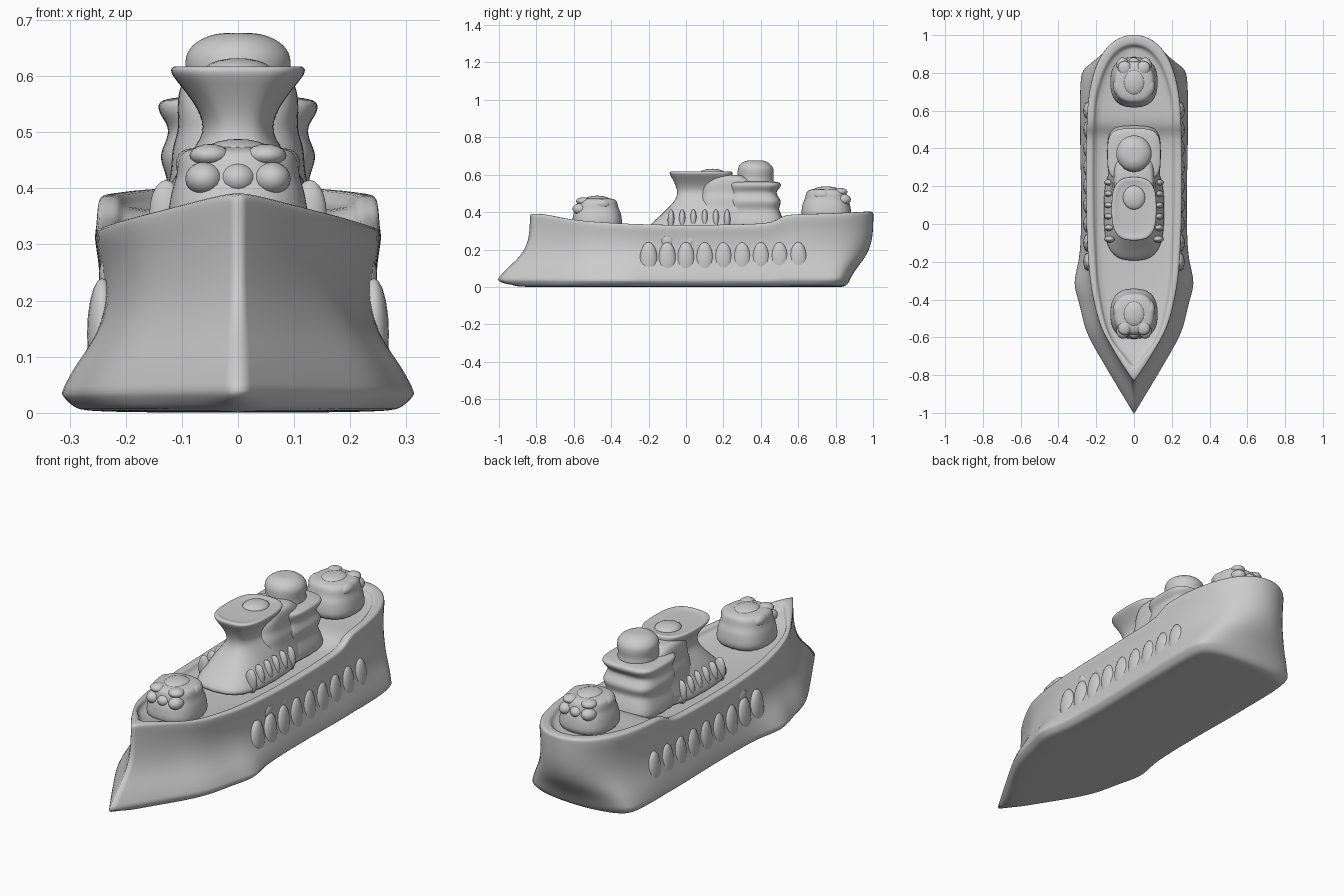
import bpy, bmesh, math

def finish(name, bm, levels=2):
    bmesh.ops.recalc_face_normals(bm, faces=bm.faces)
    me = bpy.data.meshes.new(name)
    bm.to_mesh(me)
    bm.free()
    for p in me.polygons:
        p.use_smooth = True
    ob = bpy.data.objects.new(name, me)
    bpy.context.collection.objects.link(ob)
    if levels:
        m = ob.modifiers.new("smooth", 'SUBSURF')
        m.levels = m.render_levels = levels
    return ob

def skin(bm, rings):
    n = len(rings[0])
    for a, b in zip(rings, rings[1:]):
        for i in range(n):
            j = (i + 1) % n
            bm.faces.new((a[i], a[j], b[j], b[i]))

def loft(name, sections, power=2.0, n=24):
    """Stack of rounded outlines: (z, y_front, y_back, half_width)."""
    bm = bmesh.new()
    rings = []
    for z, y0, y1, hx in sections:
        ring = []
        for i in range(n):
            t = math.tau * i / n
            c, s = math.cos(t), math.sin(t)
            x = math.copysign(abs(c) ** (2 / power), c) * hx
            y = math.copysign(abs(s) ** (2 / power), s) * (y1 - y0) / 2 + (y0 + y1) / 2
            ring.append(bm.verts.new((x, y, z)))
        rings.append(ring)
    skin(bm, rings)
    bm.faces.new(rings[0])
    bm.faces.new(rings[-1])
    return finish(name, bm)

def lumps(name, places):
    """Group of soft ellipsoids: (centre, radii)."""
    bm = bmesh.new()
    for c, r in places:
        new = bmesh.ops.create_uvsphere(bm, u_segments=16, v_segments=10, radius=1)["verts"]
        for v in new:
            v.co = [c[k] + v.co[k] * r[k] for k in range(3)]
    return finish(name, bm, 0)

# Hull: base half width, base y, rim half width, rim y, rim z
stations = [
    (0, -1.008, 0, -.835, .395), (.09, -.86, .06, -.75, .382), (.19, -.69, .125, -.64, .365),
    (.265, -.56, .175, -.55, .353), (.287, -.42, .205, -.44, .345), (.33, -.31, .228, -.32, .338),
    (.287, -.2, .24, -.2, .334), (.28, 0, .25, 0, .33), (.28, .2, .252, .2, .333),
    (.285, .36, .252, .36, .336), (.286, .48, .25, .48, .345), (.286, .515, .248, .515, .388),
    (.288, .64, .243, .65, .39), (.285, .75, .22, .78, .393), (.275, .84, .18, .89, .398),
    (.15, .87, .105, .98, .402), (0, .88, 0, 1.012, .404)]
# blend (1 = base outline), height fraction, inward scale, drop
levels = [(.9, 0, .84, 0), (.95, .02, .94, 0), (1, .10, 1, 0), (.75, .24, 1, 0), (.33, .39, .99, 0),
          (.06, .58, .97, 0), (0, .8, .98, 0), (0, .93, 1.02, 0), (0, 1, 1, 0),
          (0, 1, .86, 0), (0, 1, .81, .03)]
bm = bmesh.new()
rings = []
for f, g, k, drop in levels:
    def point(s, side):
        bw, by, rw, ry, rz = s
        y = by * f + ry * (1 - f)
        if k < .96 and (y < -.7 or y > .7):
            y -= math.copysign((1 - k) * .35, y)
        return bm.verts.new((side * (bw * f + rw * (1 - f)) * k, y, rz * g - drop))
    rings.append([point(s, 1) for s in stations] +
                 [point(s, -1) for s in reversed(stations[1:-1])])
skin(bm, rings)
n = len(rings[0])
for r in (rings[0], rings[-1]):              # flat bottom and deck
    for i in range(len(stations) - 1):
        q = [r[i], r[i + 1], r[(n - i - 1) % n], r[(n - i) % n]]
        bm.faces.new(list(dict.fromkeys(q)))
crease = bm.edges.layers.float.new("crease_edge")
for a, b in zip(rings[1:9], rings[2:9]):     # sharp stem
    bm.edges.get((a[0], b[0]))[crease] = 1
for r, c in ((rings[2], .5), (rings[8], .3), (rings[9], .3), (rings[10], .3)):
    for i in range(n):
        bm.edges.get((r[i], r[(i + 1) % n]))[crease] = c
finish("hull", bm)

# Soft side buttresses and portholes, mostly sunk into the hull
sides = (1, -1)
lumps("hull_buttresses", [((s * .242, -.2 + .1 * i, .14), (.027, .048, .1))
                          for s in sides for i in range(9)])
lumps("hull_portholes", [((s * .232, -.1 + .125 * i, .245), (.016, .034, .034))
                         for s in sides for i in range(5)])

# Forward superstructure flaring out into the bridge
loft("bridge_tower", [
    (.29, -.21, .34, .17), (.335, -.195, .34, .16), (.37, -.15, .33, .142), (.42, -.1, .31, .115),
    (.46, -.06, .29, .088), (.50, -.045, .27, .058), (.54, -.055, .26, .07), (.58, -.075, .25, .1),
    (.605, -.09, .25, .122), (.618, -.088, .248, .12), (.618, -.07, .23, .1), (.612, -.06, .21, .085),
    (.612, -.01, .15, .04)], 2.9)
lumps("bridge_hatch", [((0, .14, .61), (.06, .065, .022))])
lumps("tower_ribs", [((s * .128, -.08 + .06 * i, .355), (.03, .018, .06))
                     for s in sides for i in range(6)])

# Block joining the bridge to the deckhouse
loft("midhouse", [
    (.29, .02, .4, .15), (.36, .04, .4, .138), (.43, .07, .4, .118), (.47, .07, .4, .12),
    (.505, .08, .4, .105), (.54, .08, .4, .11), (.59, .12, .32, .105), (.6, .14, .3, .08)], 3.2)

# Rear deckhouse in tiers with a domed top
loft("deckhouse", [
    (.29, .2, .535, .15), (.36, .21, .52, .142), (.40, .22, .505, .127), (.42, .22, .495, .127),
    (.45, .22, .51, .14), (.47, .22, .505, .137), (.505, .23, .475, .119), (.53, .225, .505, .14),
    (.55, .225, .51, .145), (.56, .23, .5, .133), (.565, .28, .46, .08)], 3.6)
loft("dome", [
    (.54, .26, .48, .1), (.575, .275, .465, .088), (.605, .275, .47, .093), (.635, .275, .47, .097),
    (.66, .29, .45, .08), (.676, .32, .42, .045), (.677, .35, .39, .015)])

# Fore and aft gun turrets with stubby barrels
def turret(name, y, z, d):
    prof = [(0, .14, .132), (.07, .133, .125), (.105, .127, .118), (.125, .114, .11),
            (.155, .11, .108), (.172, .1, .099), (.179, .07, .075), (.181, .03, .03)]
    loft(name + "_turret", [(z + h, y - ry, y + ry, rx) for h, ry, rx in prof], 2.5)
    lumps(name + "_turret_guns",
          [((x, y + d * .09, z + .122), (.034, .042, .03)) for x in (-.06, 0, .06)] +
          [((x, y + d * .075, z + .164), (.036, .038, .02)) for x in (-.05, .05)] +
          [((0, y, z + .17), (.06, .07, .023))] +
          [((s * .085, y - d * .02, z + .148), (.026, .05, .028)) for s in sides])

turret("front", -.475, .295, -1)
turret("rear", .75, .345, 1)
